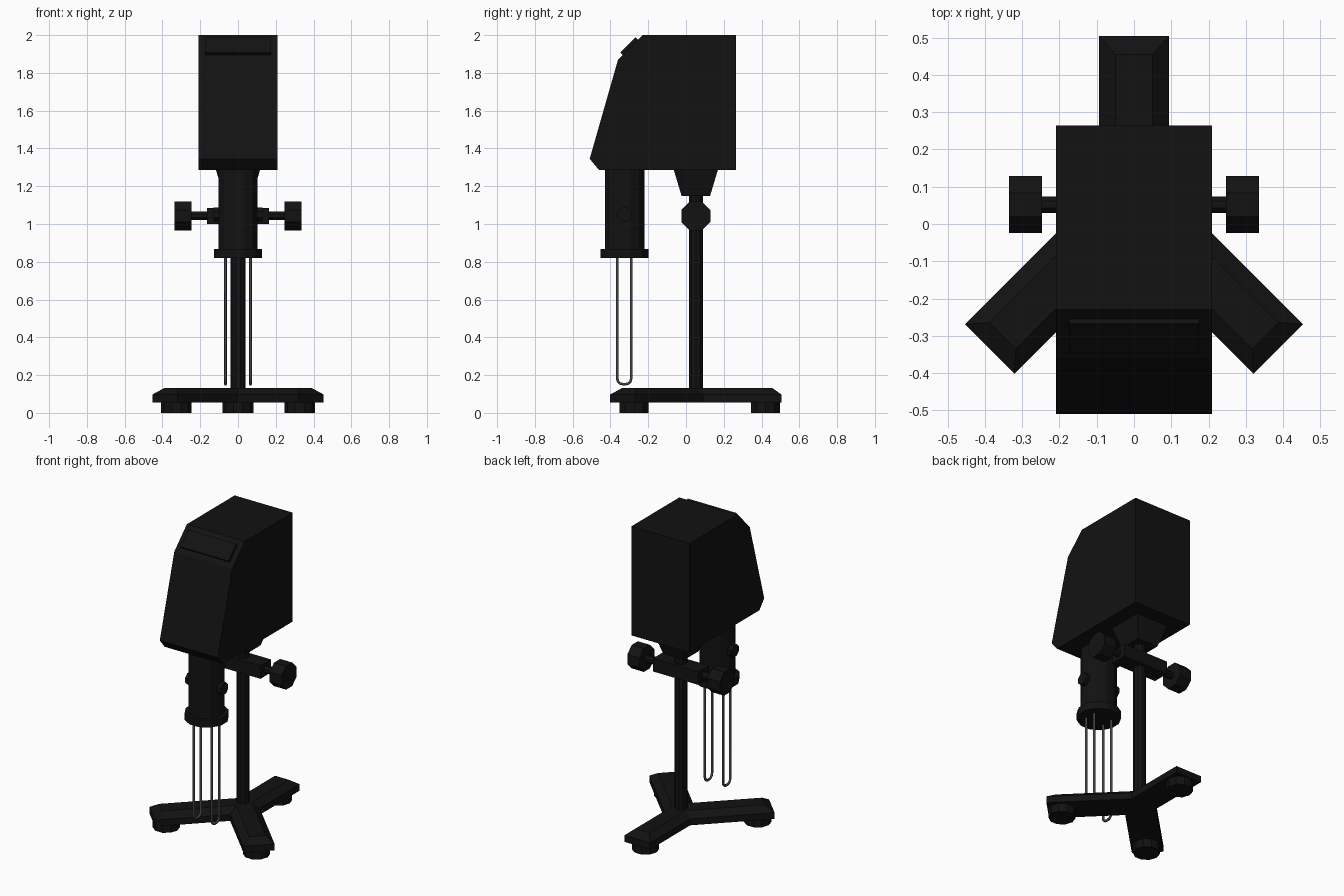
import bpy, bmesh
from math import pi, sin, cos, radians
from mathutils import Vector, Matrix

if "Cube" in bpy.data.objects:
    bpy.data.objects.remove(bpy.data.objects["Cube"])

def material(name, v):
    m = bpy.data.materials.new(name)
    m.diffuse_color = (v, v, v, 1)
    m.use_nodes = True
    m.node_tree.nodes["Principled BSDF"].inputs["Base Color"].default_value = m.diffuse_color
    return m

BLACK = material("black_plastic", 0.006)
STEEL = material("dark_steel", 0.06)
POLE_Y = 0.052
CLAMP_Z = 1.043

def finish(name, bm, mat=BLACK):
    bmesh.ops.recalc_face_normals(bm, faces=bm.faces)
    me = bpy.data.meshes.new(name)
    bm.to_mesh(me)
    bm.free()
    me.materials.append(mat)
    ob = bpy.data.objects.new(name, me)
    bpy.context.collection.objects.link(ob)
    return ob

def loft(name, rings):
    """Closed solid through rings with equal point counts."""
    bm = bmesh.new()
    vs = [[bm.verts.new(p) for p in r] for r in rings]
    n = len(vs[0])
    for a, b in zip(vs, vs[1:]):
        for i in range(n):
            bm.faces.new((a[i], a[(i + 1) % n], b[(i + 1) % n], b[i]))
    bm.faces.new(vs[0])
    bm.faces.new(vs[-1])
    return finish(name, bm)

def cylinder(name, a, b, r, sides):
    a, b = Vector(a), Vector(b)
    d = b - a
    bm = bmesh.new()
    rot = d.to_track_quat('Z', 'Y').to_matrix().to_4x4()
    turn = Matrix.Rotation(pi / sides, 4, 'Z')
    bmesh.ops.create_cone(bm, cap_ends=True, segments=sides, radius1=r, radius2=r,
                          depth=d.length, matrix=Matrix.Translation((a + b) / 2) @ rot @ turn)
    return finish(name, bm)

def box(name, centre, size, tilt=0):
    bm = bmesh.new()
    m = Matrix.Translation(centre) @ Matrix.Rotation(tilt, 4, 'X') @ Matrix.Diagonal((*size, 1))
    bmesh.ops.create_cube(bm, size=1, matrix=m)
    return finish(name, bm)

# Motor housing from its side profile
side = [(-0.51, 1.345), (-0.46, 1.285), (0.265, 1.285), (0.265, 2.0), (-0.23, 2.0), (-0.36, 1.87)]
loft("motor_housing", [[(x, y, z) for y, z in side] for x in (-0.21, 0.21)])
box("control_panel", (-0.0, -0.297, 1.937), (0.35, 0.115, 0.03), radians(45))

# Tapered mount and pole
def square(h, z):
    return [(h * i, POLE_Y + h * j, z) for i, j in ((-1, -1), (1, -1), (1, 1), (-1, 1))]
loft("housing_mount", [square(0.075, 1.147), square(0.117, 1.287)])
cylinder("pole", (0, POLE_Y, 0.1), (0, POLE_Y, 1.16), 0.039, 10)

# Clamp with a knob on each side
box("clamp_block", (0, POLE_Y, CLAMP_Z), (0.33, 0.11, 0.085))
for s, n in ((-1, "left"), (1, "right")):
    cylinder(f"{n}_knob_stem", (s * 0.16, POLE_Y, CLAMP_Z), (s * 0.25, POLE_Y, CLAMP_Z), 0.024, 8)
    cylinder(f"{n}_knob", (s * 0.247, POLE_Y, CLAMP_Z), (s * 0.335, POLE_Y, CLAMP_Z), 0.083, 8)

# Drive barrel, collar and side pegs
BY = -0.325
cylinder("drive_barrel", (0, BY, 0.85), (0, BY, 1.29), 0.108, 12)
cylinder("barrel_collar", (0, BY, 0.82), (0, BY, 0.868), 0.132, 12)
for s, n in ((-1, "left"), (1, "right")):
    cylinder(f"{n}_barrel_peg", (s * 0.09, BY, 1.05), (s * 0.13, BY, 1.05), 0.04, 8)

# U-shaped wire beaters
for s, n in ((-1, "left"), (1, "right")):
    cu = bpy.data.curves.new(f"{n}_beater", 'CURVE')
    cu.dimensions = '3D'
    cu.bevel_depth = 0.008
    cu.bevel_resolution = 1
    h, r, zb = 0.037, 0.03, 0.152
    arc = [(h - r + r * sin(t), zb + r - r * cos(t)) for t in (pi / 2, pi / 3, pi / 6, 0)]
    half = [(h, 0.84)] + arc
    path = half + [(-y, z) for y, z in reversed(half)]
    sp = cu.splines.new('POLY')
    sp.points.add(len(path) - 1)
    for p, (y, z) in zip(sp.points, path):
        p.co = (s * 0.066, BY - 0.002 + y, z, 1)
    cu.materials.append(STEEL)
    bpy.context.collection.objects.link(bpy.data.objects.new(f"{n}_beater", cu))

# Three-legged base with chamfered upper edges
LEGS = [(90, 0.453), (225, 0.548), (315, 0.548)]
def outline(w, trim, z):
    pts = []
    for i, (a, length) in enumerate(LEGS):
        nxt = LEGS[(i + 1) % 3][0]
        gap = radians((nxt - a) % 360) / 2
        a = radians(a)
        d, q = Vector((cos(a), sin(a))), Vector((-sin(a), cos(a)))
        pts += [d * (length - trim) - q * w, d * (length - trim) + q * w]
        b = a + gap
        pts.append(Vector((cos(b), sin(b))) * w / sin(gap))
    return [(p.x, p.y + POLE_Y, z) for p in pts]
loft("base", [outline(0.094, 0, 0.055), outline(0.094, 0, 0.097), outline(0.05, 0.05, 0.133)])

# Feet
for (a, length), n in zip(LEGS, ("back", "left", "right")):
    x, y = cos(radians(a)) * (length - 0.085), POLE_Y + sin(radians(a)) * (length - 0.085)
    cylinder(f"{n}_foot", (x, y, 0), (x, y, 0.06), 0.081, 10)
